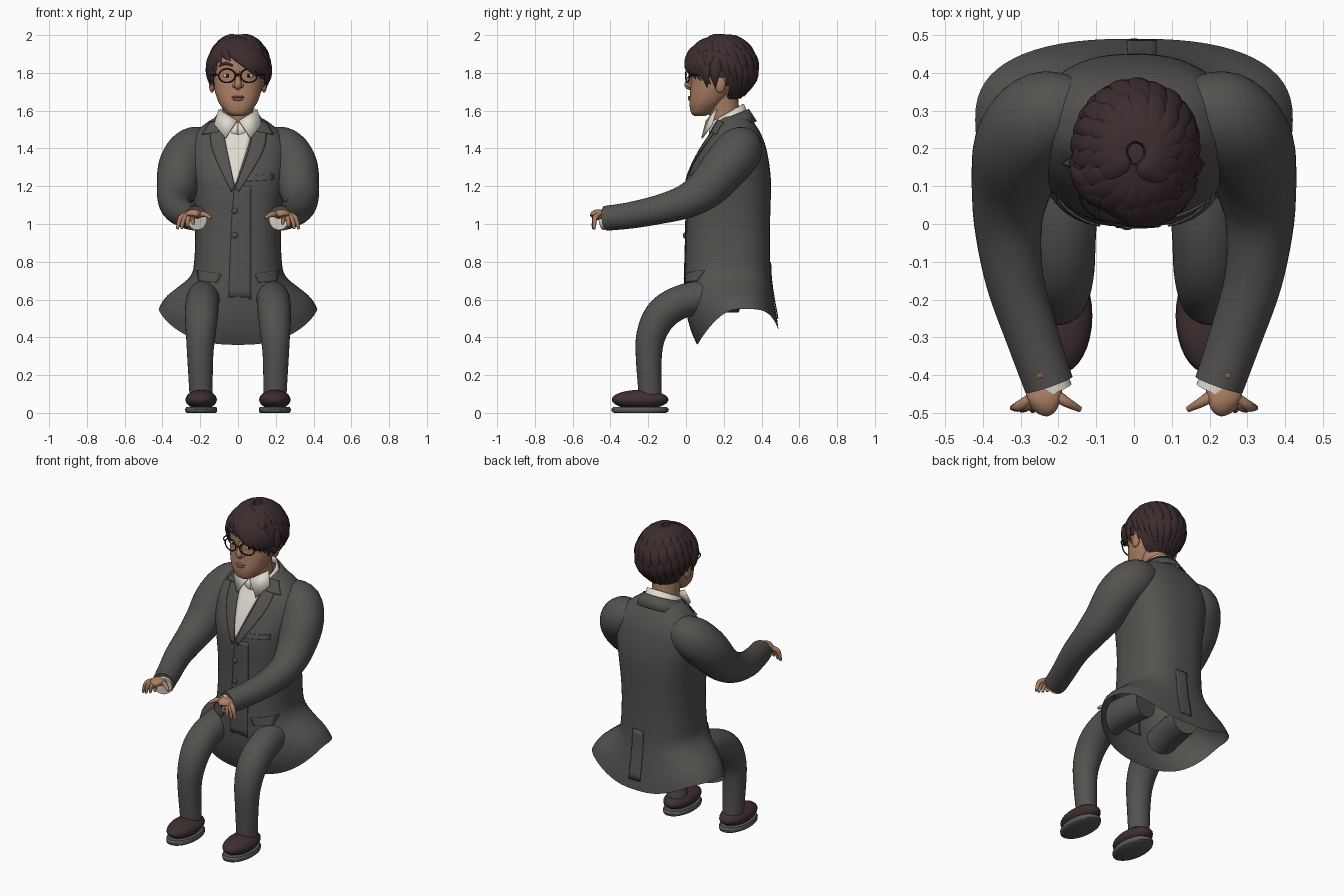
import bpy, bmesh, math, random
from mathutils import Vector, Matrix

random.seed(4)
if "Cube" in bpy.data.objects:
    bpy.data.objects.remove(bpy.data.objects["Cube"])


def material(name, r, g, b):
    m = bpy.data.materials.new(name)
    m.use_nodes = True
    m.diffuse_color = (r, g, b, 1)
    bsdf = m.node_tree.nodes["Principled BSDF"]
    bsdf.inputs["Base Color"].default_value = (r, g, b, 1)
    bsdf.inputs["Roughness"].default_value = 0.8
    return m


SUIT = material("suit grey", 0.088, 0.084, 0.078)
HAIR = material("hair brown", 0.046, 0.026, 0.028)
SHOE = material("shoe brown", 0.05, 0.028, 0.03)
SKIN = material("skin", 0.40, 0.21, 0.125)
SHIRT = material("shirt white", 0.74, 0.70, 0.62)
SOLE = material("sole grey", 0.1, 0.1, 0.1)
BLACK = material("frame black", 0.012, 0.01, 0.01)
LIP = material("lip", 0.29, 0.125, 0.09)


def finish(name, bm, mat, mirror=False):
    bmesh.ops.recalc_face_normals(bm, faces=bm.faces)
    mesh = bpy.data.meshes.new(name)
    bm.to_mesh(mesh)
    bm.free()
    mesh.materials.append(mat)
    ob = bpy.data.objects.new(name, mesh)
    bpy.context.collection.objects.link(ob)
    bpy.ops.object.select_all(action="DESELECT")
    ob.select_set(True)
    bpy.context.view_layer.objects.active = ob
    bpy.ops.object.shade_smooth_by_angle(angle=math.radians(45))
    if mirror:
        ob.modifiers.new("Mirror", "MIRROR").use_mirror_merge = False
    return ob


def spline(pts, n=5):
    """Smooth curve through tuples of any length."""
    out = []
    for i in range(len(pts) - 1):
        a, b, c, d = (pts[max(i - 1, 0)], pts[i], pts[i + 1], pts[min(i + 2, len(pts) - 1)])
        for k in range(n):
            t = k / n
            out.append(tuple(q + 0.5 * t * (r - p + t * (2 * p - 5 * q + 4 * r - s + t * (3 * (q - r) + s - p)))
                             for p, q, r, s in zip(a, b, c, d)))
    return out + [tuple(pts[-1])]


def loft(name, rings, mat, closed=True, caps=(True, True), mirror=False):
    bm = bmesh.new()
    rows = [[bm.verts.new(p) for p in r] for r in rings]
    n = len(rows[0])
    for a, b in zip(rows, rows[1:]):
        for i in range(n if closed else n - 1):
            j = (i + 1) % n
            bm.faces.new((a[i], a[j], b[j], b[i]))
    for row, cap in zip((rows[0], rows[-1]), caps):
        if cap and closed:
            bm.faces.new(row)
    return finish(name, bm, mat, mirror)


def tube(name, pts, mat, flat=1.0, centre=None, sides=16, mirror=False, n=5):
    """Tube through (x, y, z, radius) points, flattened towards centre."""
    path = spline(pts, n)
    rings = []
    for i, p in enumerate(path):
        p0, p1 = path[max(i - 1, 0)], path[min(i + 1, len(path) - 1)]
        tan = (Vector(p1[:3]) - Vector(p0[:3])).normalized()
        c = Vector(p[:3])
        up = c - centre if centre else Vector((0, 0.3, 1))
        side = tan.cross(up).normalized()
        up = side.cross(tan)
        rings.append([c + p[3] * (side * math.cos(t) + up * flat * math.sin(t))
                      for t in (math.tau * k / sides for k in range(sides))])
    return loft(name, rings, mat, mirror=mirror)


def ball(name, loc, size, mat, mirror=False, seg=24):
    bm = bmesh.new()
    bmesh.ops.create_uvsphere(bm, u_segments=seg, v_segments=seg // 2, radius=1,
                              matrix=Matrix.Translation(loc) @ Matrix.Diagonal((*size, 1)))
    return finish(name, bm, mat, mirror)


def power(v, p):
    return math.copysign(abs(v) ** p, v)


def section(row, p, t):
    z, hw, yf, yb = row
    return Vector((hw * power(math.cos(t), p), (yf + yb) / 2 + (yb - yf) / 2 * power(math.sin(t), p), z))


def surface_y(rows, p, x, z, side=-1):
    """Depth of a lofted body at x, z."""
    for a, b in zip(rows, rows[1:]):
        if (a[0] - z) * (b[0] - z) <= 0:
            f = (z - a[0]) / ((b[0] - a[0]) or 1)
            _, hw, yf, yb = (u + (v - u) * f for u, v in zip(a, b))
            k = max(0, 1 - min(1, abs(x) / hw) ** (2 / p)) ** (p / 2)
            return (yf + yb) / 2 + side * (yb - yf) / 2 * k
    return 0.2


def panel(name, edge_a, edge_b, mat, lift=0.005, side=-1, mirror=False):
    """Thin plate laid on the coat between two (x, z) edges."""
    rings = []
    for a, b in zip(spline(edge_a, 6), spline(edge_b, 6)):
        line = [(a[0] + (b[0] - a[0]) * k / 6, a[1] + (b[1] - a[1]) * k / 6) for k in range(7)]
        rings.append([(x, surface_y(COAT, 0.8, x, z, side) + side * lift, z) for x, z in line])
    ob = loft(name, rings, mat, closed=False, mirror=mirror)
    ob.modifiers.new("Solidify", "SOLIDIFY").thickness = 0.005
    return ob


# Coat body with flared, dipping hem
COAT = spline([(0.45, 0.42, 0.06, 0.49), (0.52, 0.385, 0.025, 0.48), (0.6, 0.325, 0.0, 0.465),
               (0.7, 0.255, -0.008, 0.45), (0.8, 0.232, -0.005, 0.445), (1.0, 0.228, 0, 0.445),
               (1.2, 0.25, 0.002, 0.45), (1.3, 0.265, 0.03, 0.443), (1.4, 0.265, 0.08, 0.425),
               (1.47, 0.235, 0.125, 0.40), (1.53, 0.175, 0.155, 0.365), (1.57, 0.11, 0.175, 0.325)], 4)
rings = []
for row in COAT:
    w = min(1, max(0, (0.8 - row[0]) / 0.35))
    w = w * w * (3 - 2 * w)
    ring = []
    for k in range(64):
        t = math.tau * k / 64
        s = math.sin(t)
        hem = 0.55 - 0.19 * max(0, -s) ** 1.5 - 0.11 * max(0, s) ** 4
        p = section(row, 0.8, t)
        p.z += w * (hem - 0.45)
        ring.append(p)
    rings.append(ring)
loft("coat_body", rings, SUIT, caps=(False, True))

# Shirt front, lapels, pockets, front overlap and back vent
panel("shirt_front", [(-0.09, 1.55), (-0.06, 1.4), (-0.018, 1.21)], [(0.09, 1.55), (0.05, 1.4), (-0.014, 1.21)], SHIRT)
for s, name in ((1, "left_lapel"), (-1, "right_lapel")):
    panel(name, [(s * 0.085, 1.55), (s * 0.06, 1.4), (-0.016, 1.19)],
          [(s * 0.15, 1.53), (s * 0.135, 1.39), (-0.016 + s * 0.02, 1.17)], SUIT, 0.01)
    panel("lapel_collar_piece", [(s * 0.09, 1.555), (s * 0.1, 1.49)], [(s * 0.15, 1.54), (s * 0.19, 1.475)], SUIT, 0.012)
panel("chest_pocket", [(0.045, 1.255), (0.045, 1.225)], [(0.19, 1.265), (0.19, 1.235)], SUIT, 0.006)
panel("pocket_flap", [(0.09, 0.735), (0.11, 0.69)], [(0.22, 0.755), (0.21, 0.7)], SUIT, 0.007, mirror=True)
panel("front_overlap", [(-0.018, 1.2), (-0.035, 1.0), (-0.05, 0.6)], [(0.07, 1.2), (0.07, 1.0), (0.07, 0.6)], SUIT, 0.004)
panel("back_vent", [(-0.015, 0.8), (-0.02, 0.5)], [(0.06, 0.8), (0.06, 0.5)], SUIT, 0.006, side=1)
for z in (1.07, 0.94):
    ball("coat_button", (-0.018, -0.008, z), (0.016, 0.008, 0.016), SUIT, seg=16)

# Coat collar and shirt collar around the neck
def collar(name, low, high, mat, start, end):
    rows = [[(c[1] * math.cos(t), c[0] + c[2] * math.sin(t), c[3] + c[4] * math.sin(t))
             for t in (math.radians(start + (end - start) * k / 40) for k in range(41))] for c in (low, high)]
    loft(name, rows, mat, closed=False).modifiers.new("Solidify", "SOLIDIFY").thickness = 0.008

collar("coat_collar", (0.24, 0.165, 0.135, 1.5, 0.045), (0.225, 0.118, 0.108, 1.565, 0.045), SUIT, -30, 210)
collar("shirt_collar", (0.23, 0.12, 0.11, 1.5, 0.045), (0.217, 0.103, 0.09, 1.587, 0.05), SHIRT, -90, 270)
wing = loft("collar_wing", [[(0.004, 0.112, 1.545), (0.1, 0.165, 1.605)], [(0.065, 0.088, 1.452), (0.125, 0.14, 1.525)]],
            SHIRT, closed=False, mirror=True)
wing.modifiers.new("Solidify", "SOLIDIFY").thickness = 0.008

# Arms: sleeves, cuffs, hands
tube("sleeve", [(0.13, 0.3, 1.43, 0.08), (0.23, 0.285, 1.395, 0.122), (0.295, 0.215, 1.31, 0.125),
                (0.322, 0.11, 1.19, 0.108), (0.333, 0, 1.12, 0.09), (0.315, -0.15, 1.075, 0.077),
                (0.268, -0.3, 1.045, 0.07), (0.225, -0.425, 1.03, 0.066)], SUIT, sides=28, mirror=True)
tube("shirt_cuff", [(0.24, -0.38, 1.03, 0.052), (0.215, -0.443, 1.022, 0.054)], SHIRT, sides=24, mirror=True)
tube("palm", [(0.225, -0.40, 1.035, 0.034), (0.232, -0.44, 1.052, 0.042), (0.245, -0.47, 1.05, 0.046),
              (0.252, -0.485, 1.035, 0.036)], SKIN, flat=0.55, mirror=True)
for x, tx, ty, tz in ((0.275, 0.322, -0.486, 0.972), (0.262, 0.298, -0.492, 0.975),
                      (0.248, 0.268, -0.493, 0.985), (0.232, 0.236, -0.49, 0.998)):
    tube("finger", [(x, -0.462, 1.05, 0.014), ((x + tx) / 2 + 0.006, -0.482, 1.03, 0.014), (tx, ty, tz, 0.007)],
         SKIN, sides=10, mirror=True)
tube("thumb", [(0.22, -0.445, 1.045, 0.018), (0.18, -0.47, 1.052, 0.014), (0.143, -0.49, 1.03, 0.008)],
     SKIN, sides=10, mirror=True)
ball("sleeve_button", (0.248, -0.4, 1.095), (0.01, 0.01, 0.006), LIP, mirror=True, seg=12)

# Legs and shoes
tube("trouser_leg", [(0.15, 0.28, 0.61, 0.08), (0.175, 0.12, 0.615, 0.088), (0.188, -0.02, 0.59, 0.088),
                     (0.193, -0.125, 0.525, 0.088), (0.197, -0.182, 0.42, 0.079), (0.2, -0.197, 0.3, 0.069),
                     (0.196, -0.19, 0.1, 0.061)], SUIT, centre=Vector((0.19, 0.5, 0)), sides=28, mirror=True)
ball("shoe", (0.195, -0.243, 0.07), (0.083, 0.15, 0.052), SHOE, mirror=True, seg=32)
loft("shoe_sole", [[(0.195 + 0.085 * k * math.cos(t), -0.243 + 0.152 * k * math.sin(t), z)
                    for t in (math.tau * i / 32 for i in range(32))]
                   for k, z in ((0.9, 0), (0.98, 0.006), (1, 0.02), (0.93, 0.032))], SOLE, mirror=True)

# Head, neck and face
HEAD = spline([(1.572, 0.03, 0.045, 0.1), (1.59, 0.062, 0.026, 0.14), (1.64, 0.1, 0.018, 0.2), (1.7, 0.122, 0.022, 0.25),
               (1.76, 0.133, 0.027, 0.29), (1.82, 0.137, 0.025, 0.31), (1.88, 0.135, 0.03, 0.31), (1.94, 0.1, 0.07, 0.28)], 4)
loft("head", [[section(r, 0.9, math.tau * k / 40) for k in range(40)] for r in HEAD], SKIN)
tube("neck", [(0, 0.215, 1.48, 0.085), (0, 0.205, 1.57, 0.08), (0, 0.19, 1.68, 0.085)], SKIN, sides=24)
tube("nose", [(0, 0.03, 1.81, 0.01), (0, 0.018, 1.77, 0.014), (0, 0.012, 1.735, 0.02), (0, 0.03, 1.72, 0.012)], SKIN)
ball("nostril_wing", (0.018, 0.022, 1.732), (0.012, 0.014, 0.011), SKIN, mirror=True, seg=12)
ball("ear", (0.138, 0.18, 1.74), (0.016, 0.03, 0.045), SKIN, mirror=True)
ball("upper_lip", (0, 0.022, 1.672), (0.034, 0.012, 0.007), LIP)
ball("lower_lip", (0, 0.022, 1.66), (0.028, 0.012, 0.008), LIP)
ball("eye", (0.056, surface_y(HEAD, 0.9, 0.056, 1.785) + 0.002, 1.785), (0.024, 0.008, 0.009), SHIRT, mirror=True)
ball("iris", (0.056, surface_y(HEAD, 0.9, 0.056, 1.785) - 0.004, 1.785), (0.009, 0.005, 0.009), BLACK, mirror=True, seg=12)
tube("eyebrow", [(x, surface_y(HEAD, 0.9, x, z), z, r) for x, z, r in
                 ((0.028, 1.838, 0.005), (0.065, 1.85, 0.008), (0.1, 1.836, 0.003))], HAIR, mirror=True)

# Glasses
tube("lens_frame", [(0.058 + 0.044 * math.cos(t), 0.008 + 0.01 * math.cos(t), 1.785 + 0.036 * math.sin(t), 0.0038)
                    for t in (math.tau * k / 24 for k in range(25))], BLACK,
     centre=Vector((0.058, 0.008, 1.785)), sides=8, mirror=True, n=2)
tube("glasses_bridge", [(-0.015, 0.002, 1.79, 0.0035), (0, 0, 1.795, 0.0035), (0.015, 0.002, 1.79, 0.0035)], BLACK, sides=8)
tube("glasses_temple", [(0.101, 0.018, 1.79, 0.0035), (0.14, 0.06, 1.79, 0.0035), (0.148, 0.18, 1.78, 0.0035)],
     BLACK, sides=8, mirror=True)

# Hair: cap under overlapping locks
C, R = Vector((0.005, 0.19, 1.81)), Vector((0.16, 0.178, 0.17))
bm = bmesh.new()
bmesh.ops.create_uvsphere(bm, u_segments=48, v_segments=32, radius=1,
                          matrix=Matrix.Translation(C) @ Matrix.Diagonal((*R, 1)))
bare = [f for f in bm.faces if (lambda c: (c.y < 0.1 and c.z < 1.88) or (c.y < 0.22 and c.z < 1.77)
                                or c.z < 1.66)(f.calc_center_median())]
bmesh.ops.delete(bm, geom=bare, context="FACES")
finish("hair_cap", bm, HAIR)


def lock(stops, width, lift=1.03):
    """Tapered lock through (azimuth, polar) degrees on the hair ellipsoid."""
    pts = []
    for i, (a, p) in enumerate(stops):
        a, p = math.radians(a), math.radians(p)
        d = Vector((math.sin(p) * math.cos(a), math.sin(p) * math.sin(a), math.cos(p)))
        f = i / (len(stops) - 1)
        pts.append((*(C + lift * R * d), width * (0.45 + 2.2 * f * (1 - f)) * (1 - f ** 4) + 0.003))
    tube("hair_lock", pts, HAIR, flat=0.42, centre=C, sides=10)


for layer, (reach, lift) in enumerate(((1.0, 1.03), (0.72, 1.07), (0.48, 1.1))):
    for k in range(19 - 3 * layer):
        a = -35 + 250 * (k + 0.5 * (layer % 2)) / (18 - 3 * layer)
        back = max(0, math.sin(math.radians(a)))
        end = (98 + 48 * back ** 0.7) * reach * random.uniform(0.93, 1.05)
        lock([(a - 22, 8), (a - 12, end * 0.35), (a - 2, end * 0.7), (a + 4, end)], 0.036, lift)
# Front sweep, fringe over the left brow, and sideburns
for k in range(7):
    a = -150 + 18 * k
    lock([(a + 20, 10), (a + 4, 35), (a - 4, 58), (a + 8, 73 + 5 * (k % 2))], 0.034, 1.08)
for k in range(5):
    lock([(-125 + 9 * k, 32), (-98 + 9 * k, 58), (-72 + 9 * k, 80), (-55 + 9 * k, 100 + 3 * k)], 0.034, 1.1)
for k in range(3):
    lock([(-110 - 9 * k, 34), (-132 - 9 * k, 58), (-148 - 7 * k, 80), (-152 - 8 * k, 100 + 5 * k)], 0.032, 1.08)
for a in (-28, -12, -168, -152):
    lock([(a, 62), (a, 82), (a, 100), (a, 119)], 0.024, 1.05)
